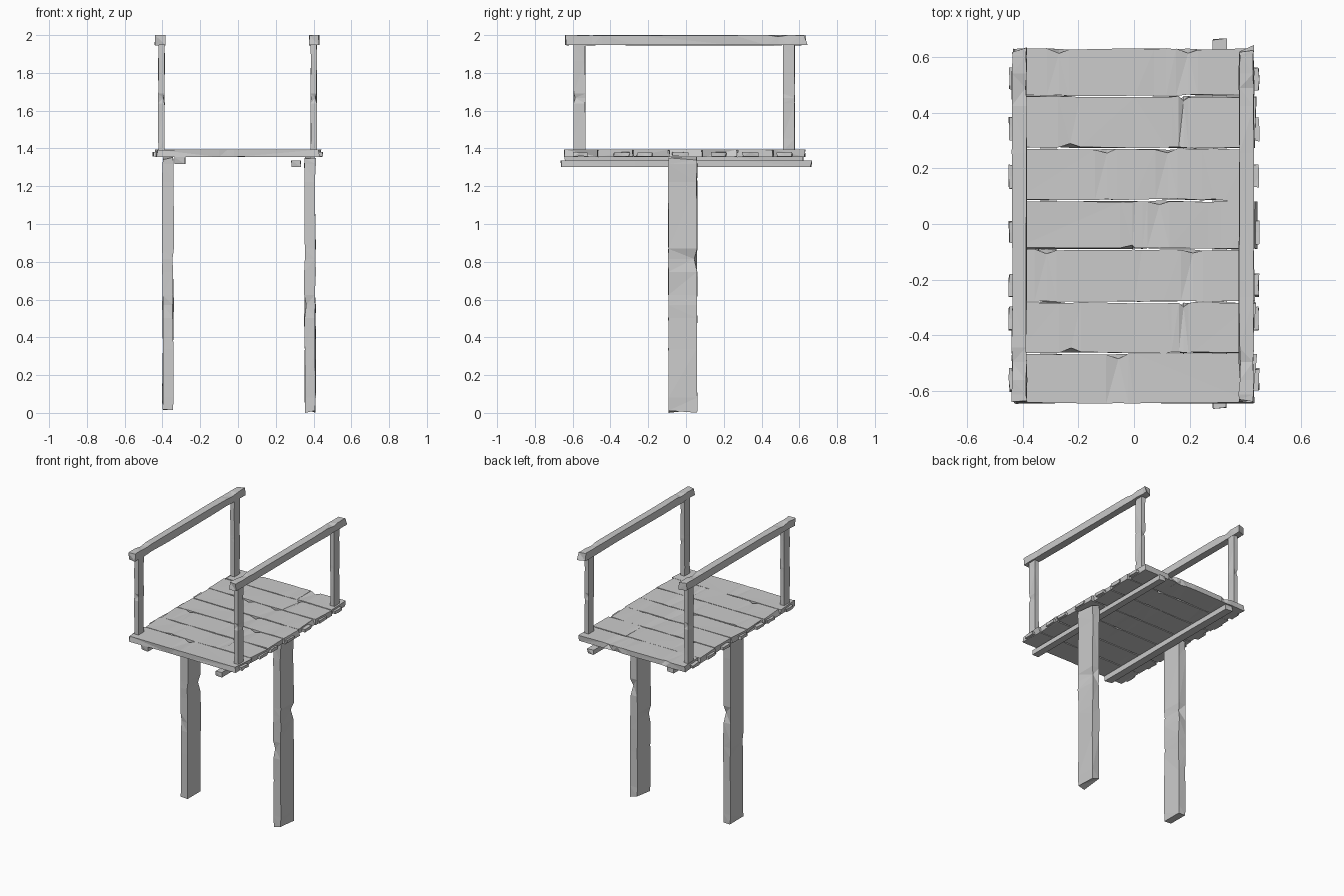
import bpy
import bmesh
import random
from mathutils import Vector

random.seed(7)
if "Cube" in bpy.data.objects:
    bpy.data.objects.remove(bpy.data.objects["Cube"], do_unlink=True)

wood = bpy.data.materials.new("weathered_grey_wood")
wood.use_nodes = True
GREY = (0.6, 0.6, 0.6, 1)
wood.diffuse_color = GREY
wood.node_tree.nodes["Principled BSDF"].inputs["Base Color"].default_value = GREY


def timber(name, lo, hi, axis, cuts, wobble=0.003, ragged=0.01, chips=()):
    """Rough-hewn box; chips are (position along, corner index, depth across, depth down)."""
    lo, hi = Vector(lo), Vector(hi)
    a, b = [i for i in range(3) if i != axis]
    corners = [(0, 0), (1, 0), (1, 1), (0, 1)]
    stations = [0.0] + list(cuts) + [1.0]
    # each chip is a notch made from three close stations
    for t, *_ in chips:
        stations += [t - 0.05, t, t + 0.04]
    stations = sorted(set(stations))
    bm = bmesh.new()
    rings = []
    for t in stations:
        ring = []
        for k, (u, v) in enumerate(corners):
            p = Vector((0, 0, 0))
            p[axis] = lo[axis] + (hi[axis] - lo[axis]) * t
            p[a] = hi[a] if u else lo[a]
            p[b] = hi[b] if v else lo[b]
            p[a] += random.uniform(-wobble, wobble)
            p[b] += random.uniform(-wobble, wobble) * 0.5
            if t in (0.0, 1.0):
                p[axis] += random.uniform(0, ragged) * (1 if t == 0 else -1)
            for ct, ck, da, db in chips:
                if ct == t and ck == k:
                    p[a] += da * (-1 if u else 1)
                    p[b] += db * (-1 if v else 1)
            ring.append(bm.verts.new(p))
        rings.append(ring)
    for r, s in zip(rings, rings[1:]):
        for k in range(4):
            bm.faces.new((r[k], r[(k + 1) % 4], s[(k + 1) % 4], s[k]))
    bm.faces.new(rings[0][::-1])
    bm.faces.new(rings[-1])
    bmesh.ops.triangulate(bm, faces=bm.faces[:])
    bmesh.ops.recalc_face_normals(bm, faces=bm.faces[:])
    mesh = bpy.data.meshes.new(name)
    bm.to_mesh(mesh)
    bm.free()
    mesh.materials.append(wood)
    obj = bpy.data.objects.new(name, mesh)
    bpy.context.collection.objects.link(obj)
    return obj


# deck planks, laid across the walkway with chipped edges
seams = [-0.647, -0.465, -0.28, -0.09, 0.085, 0.272, 0.46, 0.632]
notches = [0.96, 0.3, 0.2, 0.55, 0.45, 0.3, 0.25]
for i, (y0, y1) in enumerate(zip(seams, seams[1:])):
    t = notches[i]
    chips = [(0.82 - 0.4 * t, 2, 0.014, 0.008)]
    if i:
        chips.append((max(0.12, t - 0.06), 3 if i % 2 else 2, 0.014, 0.004))
        chips.append((min(0.85, t + 0.38), 1, 0.012, 0))
    timber(f"deck_plank_{i + 1}",
           (-0.445 + random.uniform(0, 0.01), y0 + 0.003, 1.355),
           (0.445 - random.uniform(0, 0.01), y1 - 0.003, 1.394),
           0, [0.02, 0.5, 0.98], 0.003, 0.018, chips)

# splintered ends of the planks
for side, sign in (("right", -1), ("left", 1)):
    for i, y in enumerate((-0.56, -0.34, -0.22, -0.03, 0.17, 0.34, 0.52)):
        timber(f"{side}_plank_splinter_{i + 1}",
               (min(sign * 0.42, sign * 0.449), y - 0.045, 1.358),
               (max(sign * 0.42, sign * 0.449), y + 0.045, 1.38),
               1, [0.5], 0.003, 0.01)

# bearers running under the deck
timber("left_bearer", (0.283, -0.67, 1.302), (0.333, 0.67, 1.336), 1, [0.3, 0.7], 0.002, 0.015)
timber("right_bearer", (-0.335, -0.645, 1.318), (-0.28, 0.63, 1.354), 1, [0.3, 0.7], 0.002, 0.015)

# two broad legs, then railing posts and handrails on each side
for side, x, lean in (("right", -0.372, -1), ("left", 0.38, 1)):
    timber(f"{side}_leg", (x - 0.027, -0.093, 0.0), (x + 0.029, 0.058, 1.358),
           2, [0.06, 0.25, 0.9, 0.97], 0.004, 0.02,
           [(0.6, 2, 0.01, 0.016), (0.42, 0, 0.006, 0.008)])
    px = -0.405 if lean < 0 else 0.401
    for end, y in (("front", -0.564), ("back", 0.545)):
        timber(f"{side}_{end}_post", (px - 0.016, y - 0.031, 1.385), (px + 0.016, y + 0.031, 1.95),
               2, [0.12, 0.85], 0.002, 0.004,
               [(0.5, 1 if end == "front" else 3, 0.006, 0.008)])
    rx = -0.412 if lean < 0 else 0.404
    timber(f"{side}_handrail", (rx - 0.026, -0.652, 1.947), (rx + 0.026, 0.645, 2.0),
           1, [0.03, 0.3, 0.7, 0.97], 0.003, 0.03,
           [(0.12, 3, 0.003, 0.008), (0.88, 2, 0.003, 0.01)])
